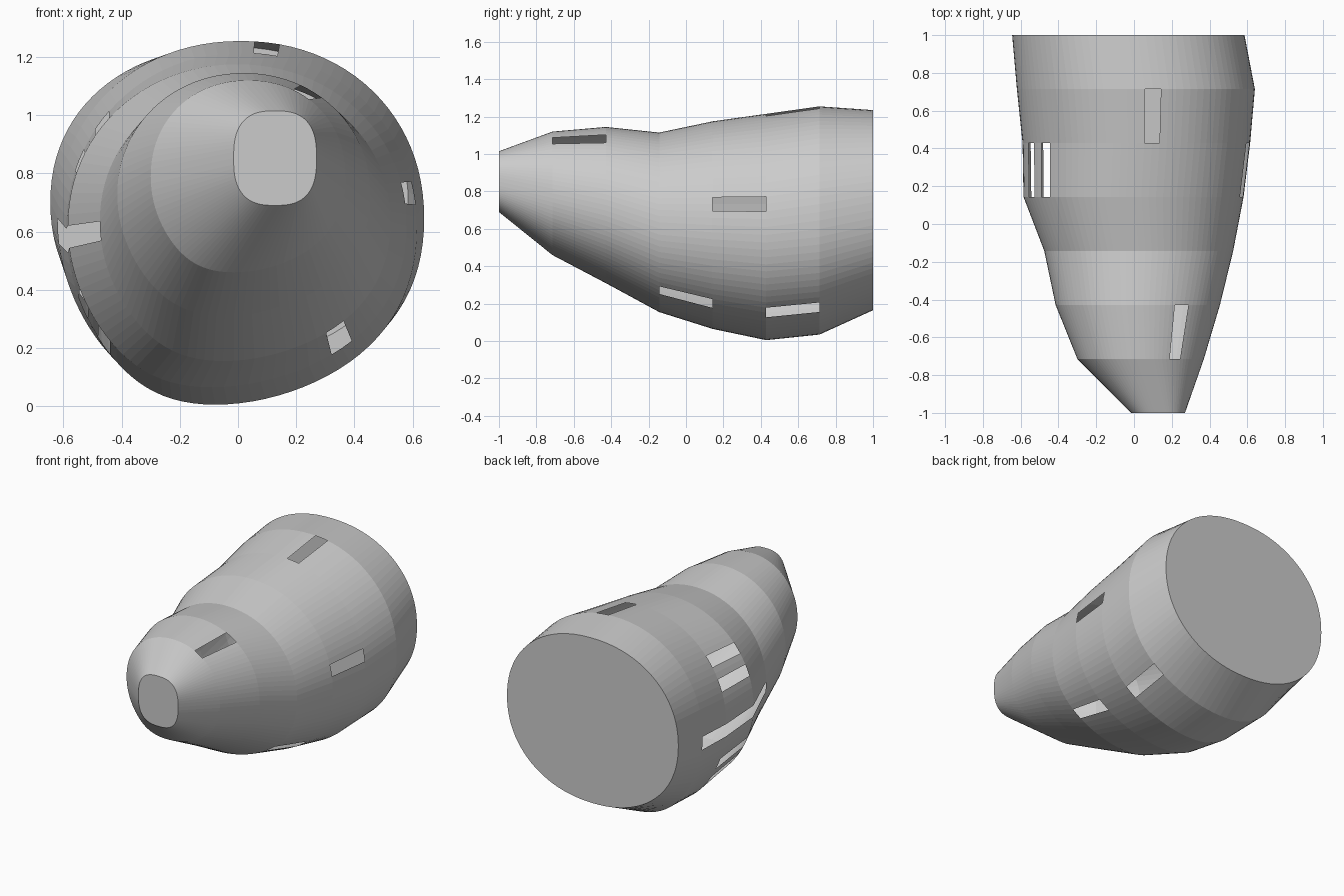
import bpy, bmesh
from math import cos, sin, pi, copysign
from mathutils import Vector

if "Cube" in bpy.data.objects:
    bpy.data.objects.remove(bpy.data.objects["Cube"])

N = 96
# sections: y, left, right, bottom, top, roundness exponent
SECTIONS = [
    (-1.0, -0.015, 0.27, 0.69, 1.015, 2.7),
    (-0.714, -0.30, 0.37, 0.46, 1.12, 2.1),
    (-0.429, -0.415, 0.455, 0.31, 1.145, 2.05),
    (-0.143, -0.475, 0.525, 0.155, 1.115, 2.05),
    (0.143, -0.585, 0.58, 0.065, 1.175, 2.05),
    (0.429, -0.59, 0.615, 0.005, 1.215, 2.05),
    (0.714, -0.62, 0.64, 0.035, 1.255, 2.1),
    (1.0, -0.645, 0.585, 0.165, 1.235, 2.15),
]
# window openings: bay number, centre x, centre z, strips removed
WINDOWS = [
    (1, 0.245, 1.09, 3),
    (3, -0.54, 0.60, 2), (4, -0.60, 0.59, 2), (5, -0.61, 0.59, 2),
    (4, -0.535, 0.82, 2), (4, -0.445, 0.955, 2),
    (4, -0.51, 0.37, 2), (4, -0.43, 0.26, 2),
    (5, 0.095, 1.235, 2),
    (4, 0.59, 0.748, 2),
    (3, 0.35, 0.235, 2),
    (5, 0.42, 0.155, 2),
]


def ring(bm, y, x0, x1, z0, z1, e):
    """Squarish oval whose underside leans a little to the left."""
    verts = []
    rx, rz = (x1 - x0) / 2, (z1 - z0) / 2
    for i in range(N):
        a = 2 * pi * i / N
        c, s = cos(a), sin(a)
        x = (x0 + x1) / 2 + rx * copysign(abs(c) ** (2 / e), c)
        z = (z0 + z1) / 2 + rz * copysign(abs(s) ** (2 / e), s)
        if s < 0 and -1 < y < 1:
            x -= 0.15 * rx * s ** 4
        verts.append(bm.verts.new((x, y, z)))
    return verts


# hollow lofted shell
bm = bmesh.new()
rings = [ring(bm, *s) for s in SECTIONS]
bays = []
for a, b in zip(rings, rings[1:]):
    bays.append([bm.faces.new((a[i], a[(i + 1) % N], b[(i + 1) % N], b[i]))
                 for i in range(N)])
bm.faces.new(rings[0])
bm.faces.new(rings[-1])
bmesh.ops.recalc_face_normals(bm, faces=bm.faces[:])

# window openings cut from the shell
cut = set()
for bay, x, z, count in WINDOWS:
    def distance(f):
        m = f.calc_center_median()
        return (Vector((m.x, m.z)) - Vector((x, z))).length
    cut.update(sorted(bays[bay], key=distance)[:count])
bmesh.ops.delete(bm, geom=list(cut), context='FACES')

mesh = bpy.data.meshes.new("hull_shell")
bm.to_mesh(mesh)
bm.free()
hull = bpy.data.objects.new("hull_shell", mesh)
bpy.context.collection.objects.link(hull)
